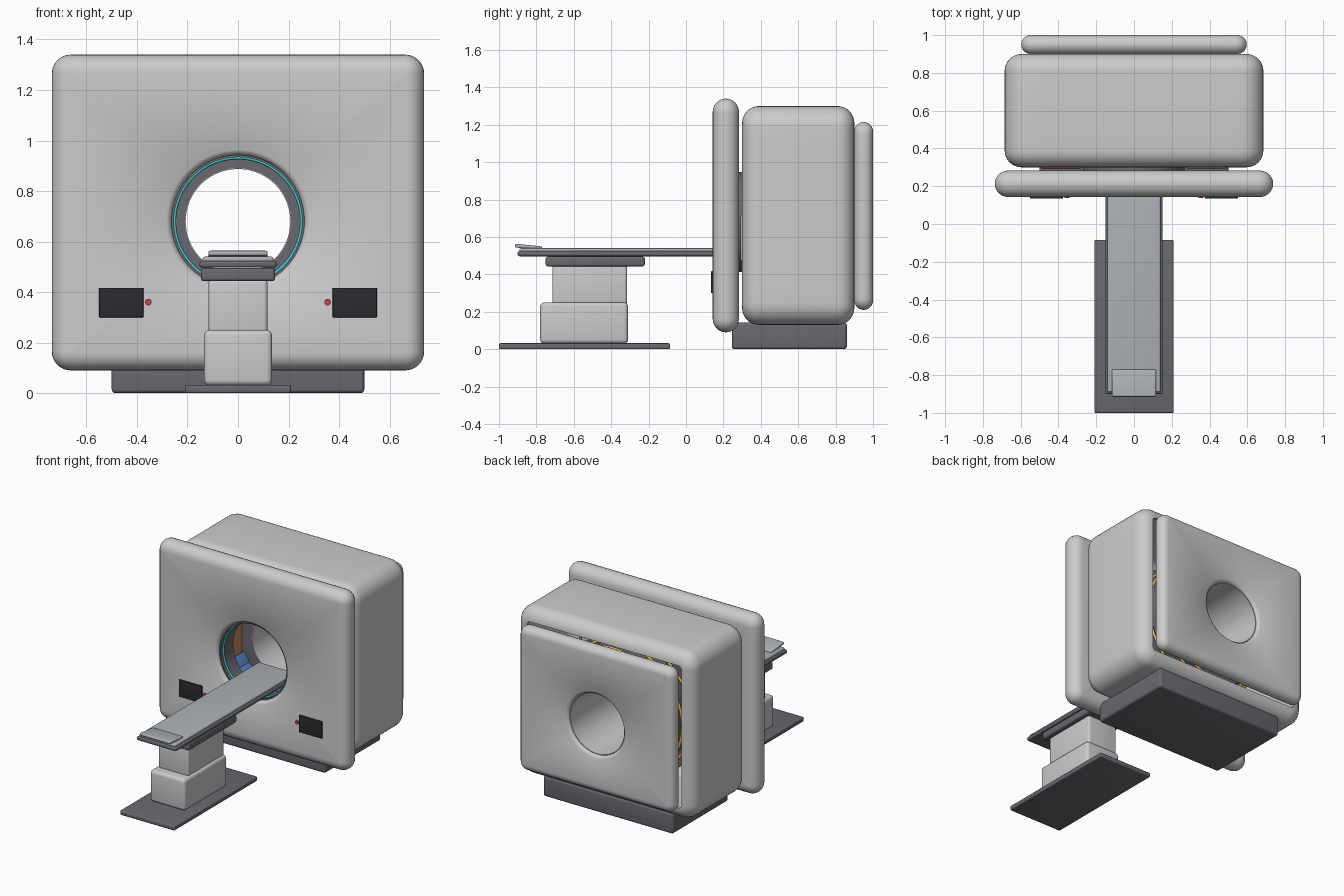
import bpy, bmesh
from math import sin, cos, pi, atan2, radians

if "Cube" in bpy.data.objects:
    bpy.data.objects.remove(bpy.data.objects["Cube"])

BZ = 0.68  # height of the bore axis


def mat(name, c):
    m = bpy.data.materials.new(name)
    m.diffuse_color = (*c, 1)
    m.use_nodes = True
    m.node_tree.nodes["Principled BSDF"].inputs["Base Color"].default_value = m.diffuse_color
    return m


WHITE = mat("shell_white", (0.8, 0.8, 0.81))
DARK = mat("dark_grey", (0.14, 0.14, 0.16))
BLACK = mat("screen_black", (0.025, 0.025, 0.03))
BED = mat("bed_grey", (0.42, 0.44, 0.47))
TEAL = mat("teal_light", (0.05, 0.6, 0.62))
RED = mat("button_red", (0.6, 0.05, 0.07))
ORANGE = mat("copper_orange", (0.55, 0.25, 0.1))
BLUE = mat("detector_blue", (0.1, 0.25, 0.6))
GOLD = mat("gold", (0.75, 0.5, 0.1))


def finish(name, bm, material, angle=40):
    bmesh.ops.recalc_face_normals(bm, faces=bm.faces)
    me = bpy.data.meshes.new(name)
    bm.to_mesh(me)
    bm.free()
    ob = bpy.data.objects.new(name, me)
    bpy.context.collection.objects.link(ob)
    me.materials.append(material)
    bpy.ops.object.select_all(action='DESELECT')
    bpy.context.view_layer.objects.active = ob
    ob.select_set(True)
    if angle:
        bpy.ops.object.shade_smooth_by_angle(angle=radians(angle))
    else:
        bpy.ops.object.shade_smooth()
    return ob


def loft(name, rings, material, angle=40):
    """Skin closed rings into a closed loop of rings (torus topology)."""
    bm = bmesh.new()
    vs = [[bm.verts.new(p) for p in r] for r in rings]
    n = len(rings[0])
    for a, b in zip(vs, vs[1:] + vs[:1]):
        for i in range(n):
            j = (i + 1) % n
            bm.faces.new((a[i], a[j], b[j], b[i]))
    return finish(name, bm, material, angle)


def box(name, x, y, z, material, bevel=0.01, tilt=0):
    bm = bmesh.new()
    bmesh.ops.create_cube(bm, size=1)
    for v in bm.verts:
        v.co.x *= x[1] - x[0]
        v.co.y *= y[1] - y[0]
        v.co.z *= z[1] - z[0]
    if bevel:
        bmesh.ops.bevel(bm, geom=bm.edges[:], offset=bevel, segments=4,
                        profile=0.5, affect='EDGES')
    ob = finish(name, bm, material)
    ob.location = (sum(x) / 2, sum(y) / 2, sum(z) / 2)
    ob.rotation_euler.x = tilt
    return ob


def outline(hx, z0, z1, rc, inset, y):
    """Rounded rectangle in the xz plane, shrunk by inset."""
    r = max(rc - inset, 0.004)
    hx, z0, z1 = hx - inset - r, z0 + inset + r, z1 - inset - r
    corners = [(hx, z1), (-hx, z1), (-hx, z0), (hx, z0)]
    pts = []
    for k, (cx, cz) in enumerate(corners):
        for i in range(9):
            a = k * pi / 2 + i * pi / 16
            pts.append((cx + r * cos(a), y, cz + r * sin(a)))
        nx, nz = corners[(k + 1) % 4]
        a = (k + 1) * pi / 2
        for i in range(1, 12):
            t = i / 12
            pts.append((cx + (nx - cx) * t + r * cos(a), y, cz + (nz - cz) * t + r * sin(a)))
    return pts


def circle(r, y, n=96):
    return [(r * cos(2 * pi * i / n), y, BZ + r * sin(2 * pi * i / n)) for i in range(n)]


def tube(name, r0, r1, y0, y1, material):
    return loft(name, [circle(r0, y0), circle(r1, y0), circle(r1, y1), circle(r0, y1)], material)


def torus(name, r, m, y, material):
    return loft(name, [circle(r + m * cos(a * pi / 4), y + m * sin(a * pi / 4)) for a in range(8)],
                material, 0)


def cover(name, hx, z0, z1, rc, y0, y1, hole):
    """Pill-edged panel whose faces run smoothly into a round hole."""
    t, yc = (y1 - y0) / 2, (y0 + y1) / 2
    rings = []
    for i in range(13):
        a = -pi / 2 + pi * i / 12
        rings.append(outline(hx, z0, z1, rc, t * (1 - cos(a)), yc + t * sin(a)))
    ang = [atan2(p[2] - BZ, p[0]) for p in rings[0]]
    for r, y in [(0.022, y1 - .003), (0.008, y1 - .012), (0, y1 - .03),
                 (0, y0 + .03), (0.008, y0 + .012), (0.022, y0 + .003)]:
        rings.append([((hole + r) * cos(a), y, BZ + (hole + r) * sin(a)) for a in ang])
    return loft(name, rings, WHITE, 0)


# gantry covers with bore holes
cover("front_cover", 0.737, 0.09, 1.34, 0.075, 0.143, 0.283, 0.262)
cover("rear_cover", 0.597, 0.21, 1.215, 0.06, 0.9, 1.0, 0.21)

# gantry body: open shell with rounded edges front and back
Y0, Y1 = 0.3, 0.9
rings = []
for th, rev in ((0, False), (0.02, True)):
    R = 0.09 - th
    prof = []
    for i in range(9):
        a = pi / 2 * i / 8
        prof.append((th + R * (1 - sin(a)), Y0 + th + R * (1 - cos(a))))
    prof += [(d, Y0 + Y1 - y) for d, y in reversed(prof)]
    if rev:
        prof.reverse()
    rings += [outline(0.685, 0.13, 1.3, 0.115, d, y) for d, y in prof]
loft("gantry_body", rings, WHITE)
box("gantry_base", (-0.5, 0.5), (0.245, 0.86), (0, 0.142), DARK, 0.015)

# bore and internals
torus("bore_light_ring", 0.252, 0.007, 0.2, TEAL)
tube("bore_collar", 0.254, 0.268, 0.17, 0.31, DARK)
tube("rotor_disc", 0.21, 0.5, 0.45, 0.51, DARK)
tube("bore_liner", 0.207, 0.215, 0.45, 0.975, WHITE)
tube("detector_drum", 0.25, 0.43, 0.58, 0.82, DARK)
for i, y in enumerate((0.6, 0.7, 0.8, 0.86)):
    torus(f"cable_ring_{i}", 0.46, 0.009, y, GOLD)
box("tube_housing", (-0.49, -0.28), (0.292, 0.45), (0.52, 0.86), ORANGE)
box("power_unit", (0.28, 0.49), (0.292, 0.45), (0.47, 0.72), BED)
for i in range(9):
    a = radians(210 + 15 * i)
    b = box(f"detector_block_{i}", (-0.04, 0.04), (0.32, 0.45), (-0.03, 0.03), BLUE, 0.005)
    b.location.x, b.location.z = 0.31 * cos(a), BZ + 0.31 * sin(a)
    b.rotation_euler.y = pi / 2 - a

# control screens and stop buttons on both sides
for s, side in ((-1, "left"), (1, "right")):
    box(f"screen_{side}", tuple(sorted((s * 0.375, s * 0.55))), (0.134, 0.16),
        (0.3, 0.417), BLACK, 0.002)
    bm = bmesh.new()
    bmesh.ops.create_cone(bm, cap_ends=True, segments=24, radius1=0.013, radius2=0.013, depth=0.02)
    b = finish(f"stop_button_{side}", bm, RED)
    b.location = (s * 0.355, 0.147, 0.36)
    b.rotation_euler.x = pi / 2

# patient table
box("table_floor_plate", (-0.21, 0.21), (-1, -0.085), (0, 0.032), DARK, 0.008)
box("pedestal_lower", (-0.135, 0.135), (-0.78, -0.31), (0.03, 0.25), WHITE, 0.022)
box("pedestal_upper", (-0.117, 0.117), (-0.715, -0.315), (0.24, 0.45), WHITE, 0.015)
box("bed_carriage", (-0.147, 0.147), (-0.75, -0.22), (0.443, 0.495), DARK, 0.012)
box("bed_frame", (-0.152, 0.152), (-0.9, 0.42), (0.497, 0.524), DARK, 0.01)
box("bed_mattress", (-0.14, 0.14), (-0.89, 0.43), (0.518, 0.54), BED, 0.009)
box("headrest", (-0.117, 0.117), (-0.915, -0.77), (0.537, 0.557), BED, 0.008, radians(-6))
